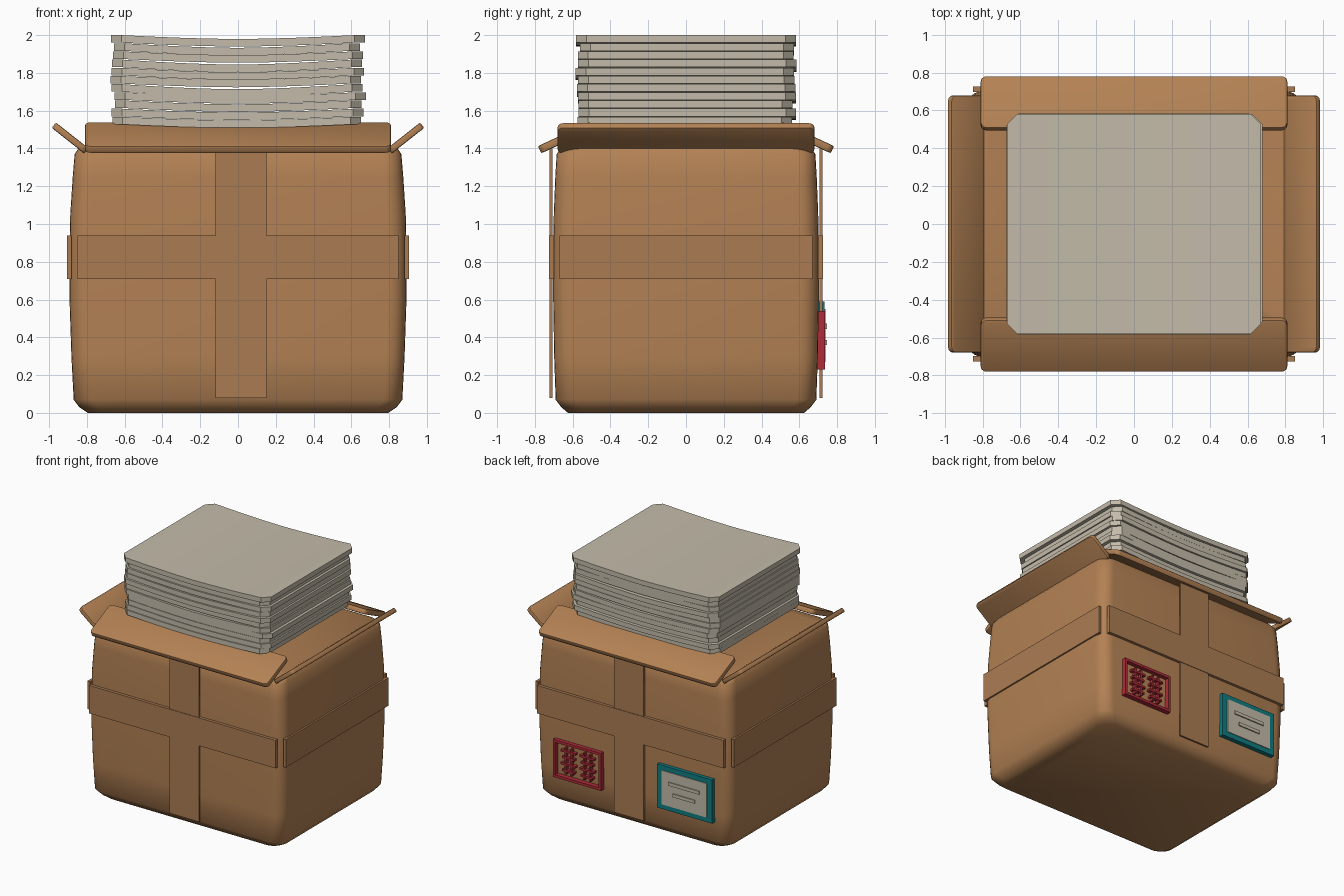
import bpy, bmesh, math, random
from mathutils import Matrix

if "Cube" in bpy.data.objects:
    bpy.data.objects.remove(bpy.data.objects["Cube"])

random.seed(4)


def material(name, rgb):
    m = bpy.data.materials.new(name)
    m.diffuse_color = (*rgb, 1)
    m.use_nodes = True
    m.node_tree.nodes["Principled BSDF"].inputs["Base Color"].default_value = m.diffuse_color
    return m


CARD = material("cardboard", (0.45, 0.22, 0.088))
TAPE = material("packing_tape", (0.41, 0.203, 0.086))
PAPER = material("paper", (0.55, 0.50, 0.40))
RED = material("red_ink", (0.42, 0.025, 0.04))
TEAL = material("teal_border", (0.005, 0.20, 0.22))


def make(name, bm, mat, smooth=None):
    bmesh.ops.recalc_face_normals(bm, faces=bm.faces)
    me = bpy.data.meshes.new(name)
    bm.to_mesh(me)
    bm.free()
    me.materials.append(mat)
    ob = bpy.data.objects.new(name, me)
    bpy.context.collection.objects.link(ob)
    if smooth:
        bpy.ops.object.select_all(action='DESELECT')
        ob.select_set(True)
        bpy.context.view_layer.objects.active = ob
        bpy.ops.object.shade_smooth_by_angle(angle=math.radians(smooth))
    return ob


def block(name, lo, hi, mat):
    bm = bmesh.new()
    size = [b - a for a, b in zip(lo, hi)]
    mid = [(a + b) / 2 for a, b in zip(lo, hi)]
    bmesh.ops.create_cube(bm, size=1, matrix=Matrix.Translation(mid) @ Matrix.Diagonal((*size, 1)))
    return make(name, bm, mat)


# Bulging carton body: stacked rounded rectangles (z, half x, half y)
def rounded_ring(z, hx, hy, r, n=6):
    pts = []
    for k, (sx, sy) in enumerate(((1, 1), (-1, 1), (-1, -1), (1, -1))):
        for i in range(n + 1):
            a = math.pi / 2 * (k + i / n)
            pts.append((sx * (hx - r) + r * math.cos(a), sy * (hy - r) + r * math.sin(a), z))
    return pts


LEVELS = [(0, .795, .625), (.03, .84, .66), (.07, .87, .69), (.3, .882, .698),
          (.6, .892, .703), (.82, .893, .704), (1.05, .888, .70),
          (1.25, .875, .692), (1.37, .865, .685), (1.40, .845, .665)]
bm = bmesh.new()
rings = [[bm.verts.new(p) for p in rounded_ring(z, x, y, .10)] for z, x, y in LEVELS]
for a, b in zip(rings, rings[1:]):
    for i in range(len(a)):
        j = (i + 1) % len(a)
        bm.faces.new((a[i], a[j], b[j], b[i]))
bm.faces.new(rings[0])
bm.faces.new(rings[-1])
make("carton_body", bm, CARD, 50)


# Flaps: tilted boards, each with rounded corners and soft rims
def flap(name, inner, outer, half_len, thick, along_x):
    dx, dz = outer[0] - inner[0], outer[1] - inner[1]
    length = math.hypot(dx, dz)
    bm = bmesh.new()
    bmesh.ops.create_cube(bm, size=1, matrix=Matrix.Diagonal((length, half_len * 2, thick, 1)))
    uprights = [e for e in bm.edges if abs(e.verts[0].co.z - e.verts[1].co.z) > thick / 2]
    bmesh.ops.bevel(bm, geom=uprights, offset=.03, segments=3, affect='EDGES', profile=.5)
    rims = [e for e in bm.edges if abs(e.verts[0].co.z - e.verts[1].co.z) < 1e-5]
    bmesh.ops.bevel(bm, geom=rims, offset=.008, segments=2, affect='EDGES', profile=.5)
    mid = ((inner[0] + outer[0]) / 2, 0, (inner[1] + outer[1]) / 2)
    m = Matrix.Translation(mid) @ Matrix.Rotation(-math.atan2(dz, dx), 4, 'Y')
    if along_x:
        m = Matrix.Rotation(math.pi / 2, 4, 'Z') @ m
    bmesh.ops.transform(bm, matrix=m, verts=bm.verts)
    return bm


for s, label in ((1, "right"), (-1, "left")):
    bm = flap(label, (.80, 1.385), (.975, 1.523), .68, .036, False)
    bmesh.ops.scale(bm, vec=(s, 1, 1), verts=bm.verts)
    make(label + "_flap", bm, CARD, 35)
for s, label in ((1, "back"), (-1, "front")):
    bm = flap(label, (.50, 1.522), (.775, 1.393), .81, .042, True)
    bmesh.ops.scale(bm, vec=(1, s, 1), verts=bm.verts)
    make(label + "_flap", bm, CARD, 35)

# Packing tape: a band round the middle and a vertical strip front and back
for s, label in ((1, "back"), (-1, "front")):
    ya, yb = sorted((s * .708, s * .722))
    block(label + "_vertical_tape", (-.12, ya, .08), (.15, yb, 1.40), TAPE)
    ya, yb = sorted((s * .698, s * .726))
    block(label + "_band_tape", (-.85, ya, .71), (.85, yb, .94), TAPE)
for s, label in ((1, "right"), (-1, "left")):
    xa, xb = sorted((s * .882, s * .905))
    block(label + "_band_tape", (xa, -.67, .71), (xb, .67, .94), TAPE)


# Paper stack: sagging sheets with clipped corners
def sheet(name, cx, cy, hx, hy, z_top, thick, sag, clip=.055):
    bm = bmesh.new()
    inner = hx - clip
    stations = [-hx] + [inner * (i / 4 - 1) for i in range(9)] + [hx]
    rows = []
    for x in stations:
        y = hy - clip if abs(x) > inner + 1e-6 else hy
        top = z_top - sag * (1 - min(1, abs(x / inner)) ** 1.6)
        rows.append([bm.verts.new((cx + x, cy + sy * y, z))
                     for sy, z in ((-1, top - thick), (1, top - thick), (1, top), (-1, top))])
    for a, b in zip(rows, rows[1:]):
        for i in range(4):
            j = (i + 1) % 4
            bm.faces.new((a[i], a[j], b[j], b[i]))
    bm.faces.new(rows[0])
    bm.faces.new(rows[-1])
    return make(name, bm, PAPER)


SHEETS = 11
for i in range(SHEETS):
    top = i == SHEETS - 1
    sheet(f"paper_sheet_{i + 1}",
          0 if top else random.uniform(-.014, .014), 0 if top else random.uniform(-.008, .008),
          .672 if top else random.uniform(.65, .67), .582 if top else random.uniform(.565, .58),
          1.567 + i * .0433, .040, random.uniform(.018, .028))


# Back prints, placed by (x0, z0, x1, z1) and depth range
def print_plate(name, x0, z0, x1, z1, mat, y0=.69, y1=.728):
    block(name, (x0, y0, z0), (x1, y1, z1), mat)


# Red stamp: thin frame with two columns of crossed bars
X0, X1, Z0, Z1, W = .26, .70, .23, .54, .022
print_plate("stamp_frame_bottom", X0, Z0, X1, Z0 + W, RED, y1=.735)
print_plate("stamp_frame_top", X0, Z1 - W, X1, Z1, RED, y1=.735)
print_plate("stamp_frame_left", X0, Z0 + W, X0 + W, Z1 - W, RED, y1=.735)
print_plate("stamp_frame_right", X1 - W, Z0 + W, X1, Z1 - W, RED, y1=.735)
for c, cx in enumerate((.395, .565)):
    for k in (-1, 1):
        print_plate(f"stamp_upright_{c}_{k}", cx + k * .027 - .008, .275, cx + k * .027 + .008, .495, RED)
    for r in range(4):
        z = .305 + r * .053
        half = .067 if r % 2 else .055
        print_plate(f"stamp_bar_{c}_{r}", cx - half, z - .008, cx + half, z + .008, RED, y1=.73)

# Shipping label: teal border, paper panel, two raised lines
print_plate("label_border", -.75, .23, -.25, .59, TEAL, y1=.732)
print_plate("label_panel", -.705, .27, -.295, .55, PAPER, y1=.738)
print_plate("label_line_upper", -.64, .445, -.36, .472, PAPER, .735, .747)
print_plate("label_line_lower", -.60, .36, -.40, .387, PAPER, .735, .747)
